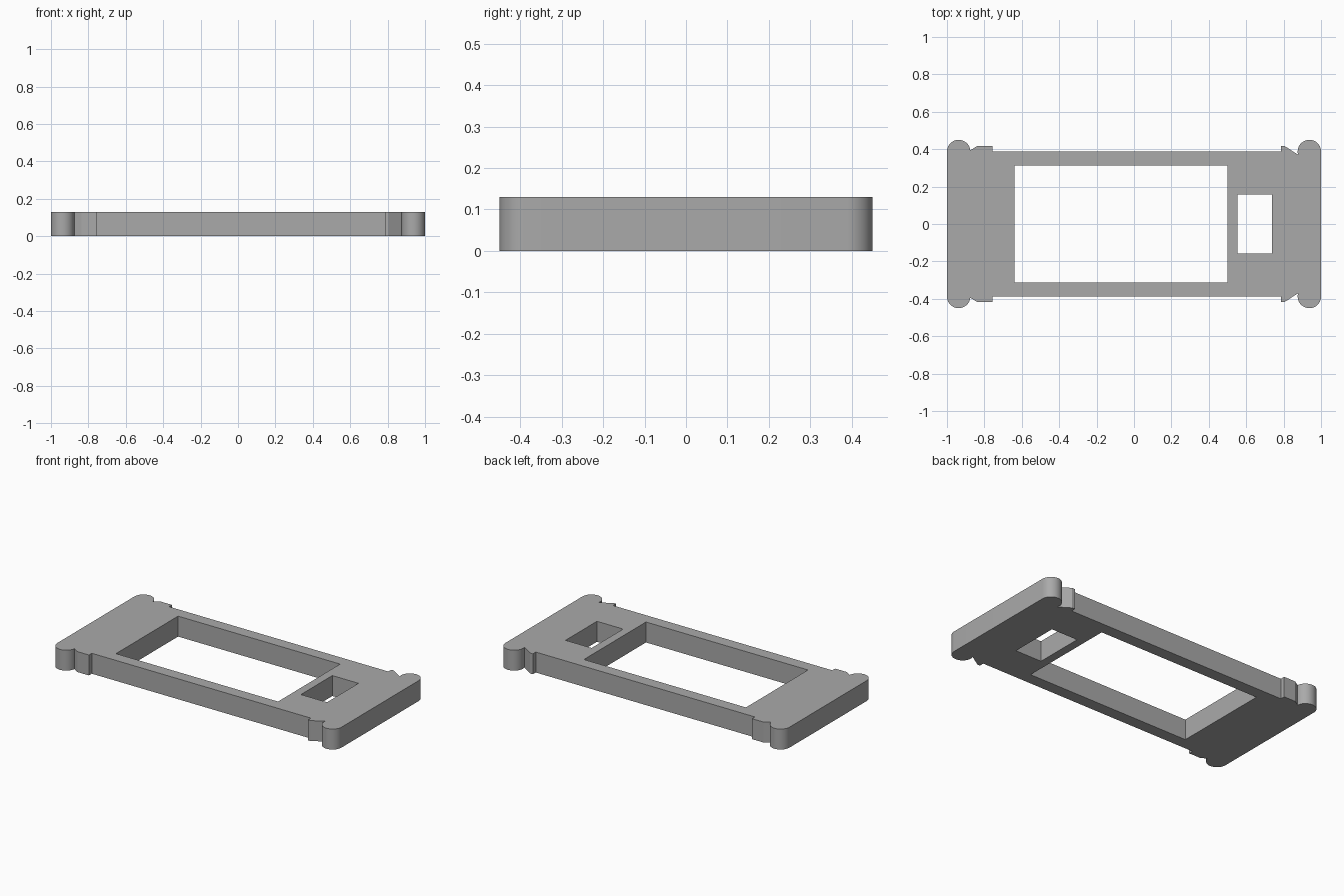
import bpy, bmesh
from math import cos, sin, radians

cube = bpy.data.objects.get("Cube")
if cube:
    bpy.data.objects.remove(cube, do_unlink=True)

HEIGHT = 0.13

grey = bpy.data.materials.new("plain grey")
grey.use_nodes = True
grey.diffuse_color = (0.4, 0.4, 0.4, 1)
grey.node_tree.nodes["Principled BSDF"].inputs["Base Color"].default_value = (0.4, 0.4, 0.4, 1)


def prism(name, points, z0, z1):
    """Extrude a closed outline between two heights."""
    bm = bmesh.new()
    base = bm.faces.new([bm.verts.new((x, y, z0)) for x, y in points])
    top = bmesh.ops.extrude_face_region(bm, geom=[base])["geom"]
    bmesh.ops.translate(bm, vec=(0, 0, z1 - z0),
                        verts=[v for v in top if isinstance(v, bmesh.types.BMVert)])
    bmesh.ops.recalc_face_normals(bm, faces=bm.faces)
    mesh = bpy.data.meshes.new(name)
    bm.to_mesh(mesh)
    bm.free()
    obj = bpy.data.objects.new(name, mesh)
    bpy.context.collection.objects.link(obj)
    mesh.materials.append(grey)
    return obj


def arc(cx, cy, r, start, end, steps=24):
    angles = [radians(start + (end - start) * i / steps) for i in range(steps + 1)]
    return [(cx + r * cos(a), cy + r * sin(a)) for a in angles]


# Back half of the outline, right to left: lobe, hooked tab, long rail, square tab, lobe
half = arc(0.9375, 0.3875, 0.0625, 0, 196)
half += [(0.805, 0.417), (0.785, 0.417), (0.785, 0.388),
         (-0.757, 0.388), (-0.757, 0.417), (-0.838, 0.417)]
half += arc(-0.9375, 0.3875, 0.0625, 6, 180)
outline = half + [(x, -y) for x, y in reversed(half)]
frame = prism("frame_plate", outline, 0, HEIGHT)

# Rectangular openings: half depth in y, range in x
for name, x0, x1, y in (("main_window_cutter", -0.64, 0.50, 0.312),
                        ("small_window_cutter", 0.553, 0.737, 0.158)):
    cutter = prism(name, [(x0, -y), (x1, -y), (x1, y), (x0, y)], -0.1, HEIGHT + 0.1)
    cutter.hide_render = True
    cutter.hide_viewport = True
    cut = frame.modifiers.new(name, "BOOLEAN")
    cut.operation = "DIFFERENCE"
    cut.solver = "EXACT"
    cut.object = cutter

# Bake the cuts, then drop the cutters
bpy.context.view_layer.update()
evaluated = frame.evaluated_get(bpy.context.evaluated_depsgraph_get())
baked = bpy.data.meshes.new_from_object(evaluated)
frame.modifiers.clear()
frame.data = baked
for obj in [o for o in bpy.data.objects if o.name.endswith("_cutter")]:
    bpy.data.objects.remove(obj, do_unlink=True)

# Smooth lobes with crisp edges
bpy.ops.object.select_all(action="DESELECT")
bpy.context.view_layer.objects.active = frame
frame.select_set(True)
bpy.ops.object.shade_smooth_by_angle(angle=radians(25))
